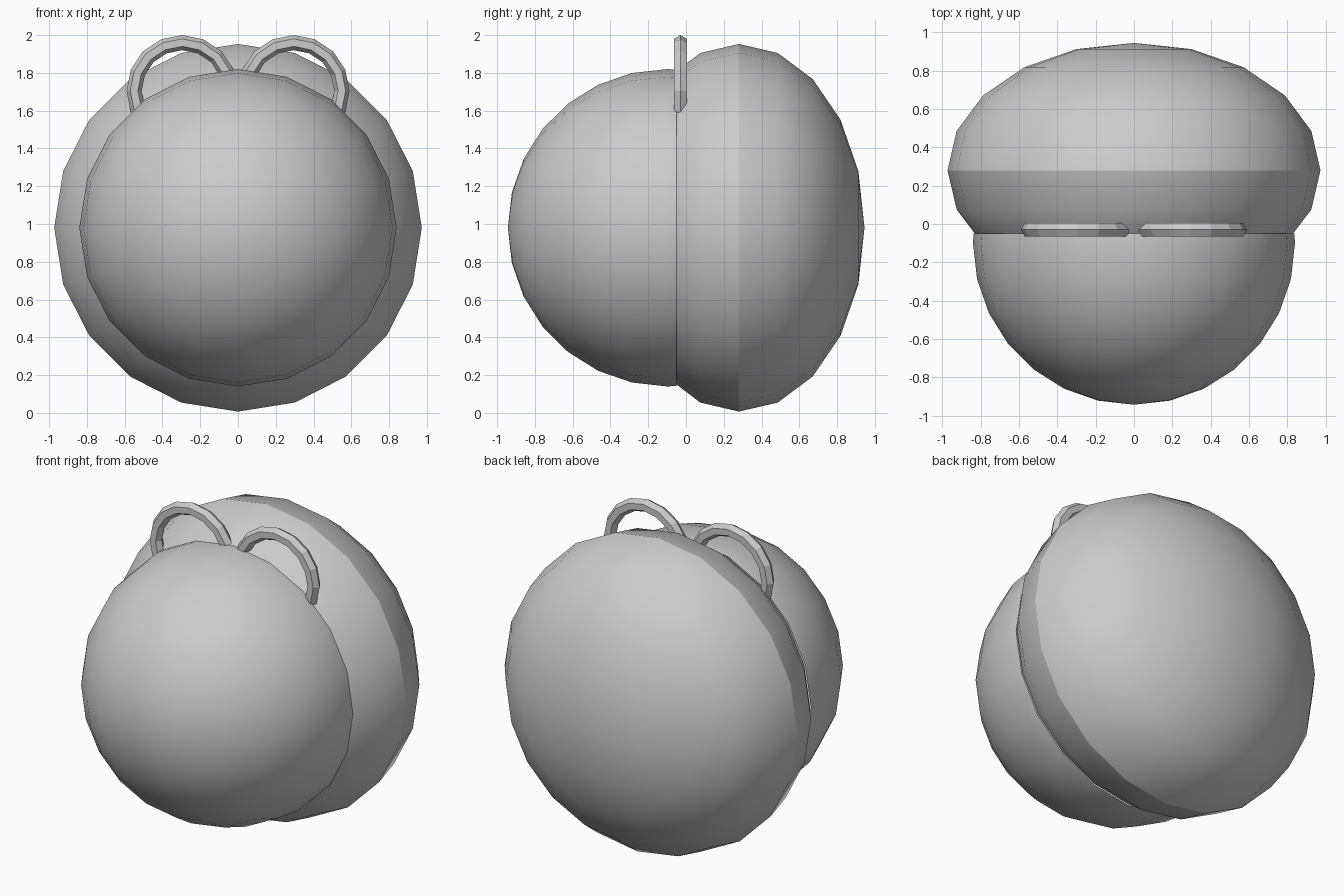
import bpy
import bmesh
from math import sin, cos, pi

cube = bpy.data.objects.get("Cube")
if cube:
    bpy.data.objects.remove(cube, do_unlink=True)

grey = bpy.data.materials.new("plain_grey")
grey.use_nodes = True
GREY = (0.6, 0.6, 0.6, 1)
grey.diffuse_color = GREY
grey.node_tree.nodes["Principled BSDF"].inputs["Base Color"].default_value = GREY

MID_Z = 0.98
SEAM_Y = -0.05
SIDES = 20


def finish(bm, name, smooth):
    bmesh.ops.recalc_face_normals(bm, faces=bm.faces)
    for f in bm.faces:
        f.smooth = smooth
    mesh = bpy.data.meshes.new(name)
    bm.to_mesh(mesh)
    bm.free()
    mesh.materials.append(grey)
    obj = bpy.data.objects.new(name, mesh)
    bpy.context.collection.objects.link(obj)
    return obj


def dome(name, centre_y, radius, depth, rings, rim, sharp_equator=False):
    """Half ellipsoid around the y axis, closed at its pole, with extra rim rings (y, radius)."""
    bm = bmesh.new()
    profile = [(centre_y + depth * sin(k * pi / 2 / rings),
                radius * cos(k * pi / 2 / rings)) for k in range(rings)]
    loops = []
    for y, r in rim + profile:
        loops.append([bm.verts.new((r * sin(2 * pi * i / SIDES), y,
                                    MID_Z + r * cos(2 * pi * i / SIDES)))
                      for i in range(SIDES)])
    pole = bm.verts.new((0, centre_y + depth, MID_Z))
    for i in range(SIDES):
        j = (i + 1) % SIDES
        for a, b in zip(loops, loops[1:]):
            bm.faces.new((a[i], a[j], b[j], b[i]))
        bm.faces.new((loops[-1][i], loops[-1][j], pole))
        if sharp_equator:
            equator = loops[len(rim)]
            bm.edges.get((equator[i], equator[j])).smooth = False
    return finish(bm, name, True)


def ring_ear(name, x):
    """Faceted upright ring with a six-sided section, sunk into the body."""
    bm = bmesh.new()
    major, minor, steps, section = 0.255, 0.04, 16, 6
    grid = []
    for i in range(steps):
        a = 2 * pi * i / steps
        row = []
        for k in range(section):
            b = 2 * pi * k / section
            r = major + minor * cos(b)
            row.append(bm.verts.new((x + r * cos(a), -0.03 + minor * sin(b),
                                     1.705 + r * sin(a))))
        grid.append(row)
    for i in range(steps):
        p, q = grid[i], grid[(i + 1) % steps]
        for k in range(section):
            m = (k + 1) % section
            bm.faces.new((p[k], q[k], q[m], p[m]))
    return finish(bm, name, False)


# Front ball and wider flattened back shell meet at the seam
dome("front_ball", -0.10, 0.84, -0.843, 7, [(SEAM_Y, 0.837)])
dome("back_shell", 0.28, 0.973, 0.665, 5, [(SEAM_Y, 0.83), (0.075, 0.925)], True)

# Pair of ring ears
for side, sign in (("left", 1), ("right", -1)):
    ring_ear(side + "_ear_ring", sign * 0.295)
